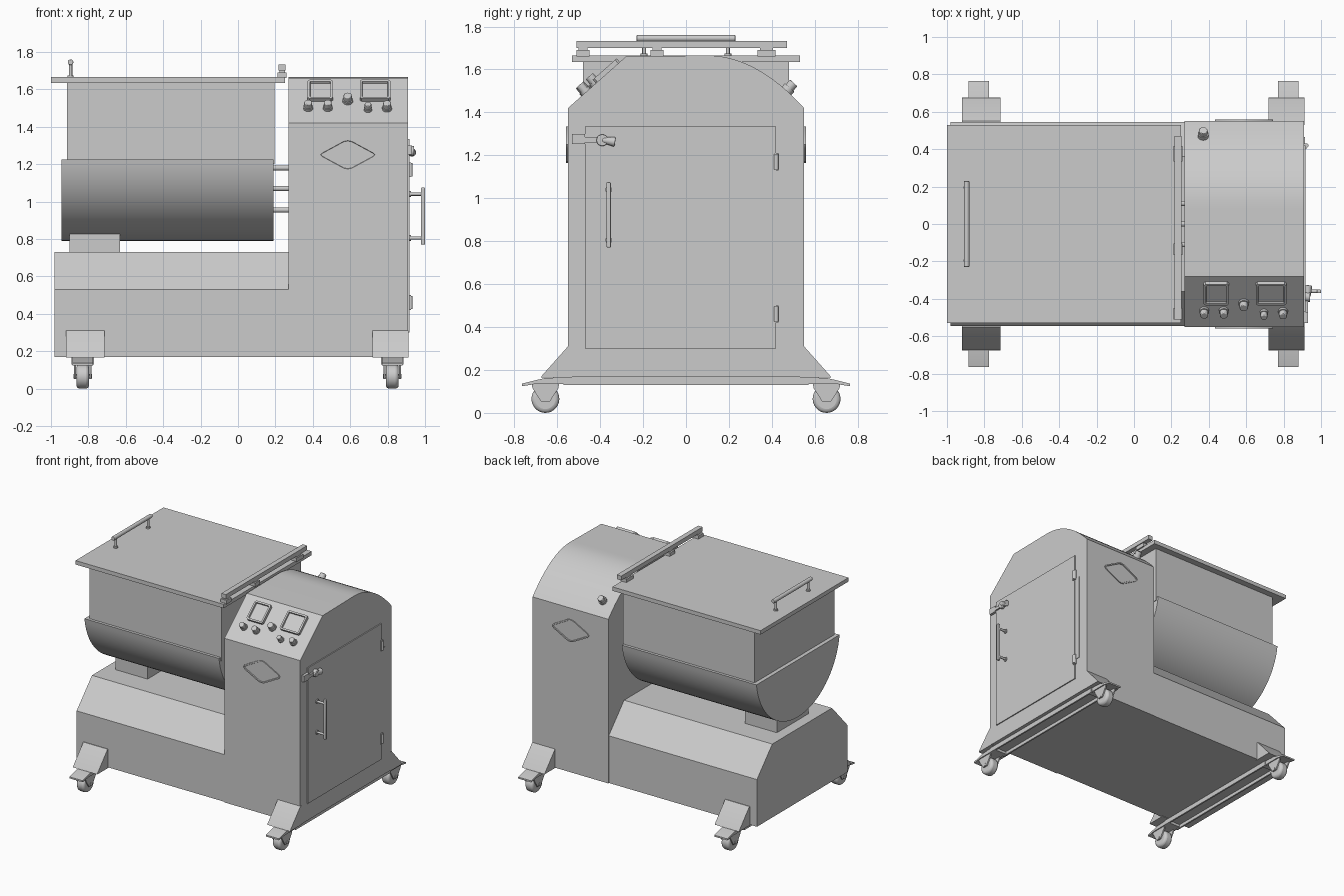
import bpy, bmesh, math
from mathutils import Matrix, Vector

if "Cube" in bpy.data.objects:
    bpy.data.objects.remove(bpy.data.objects["Cube"])


def finish(name, bm, bevel=0.0):
    bmesh.ops.recalc_face_normals(bm, faces=bm.faces)
    me = bpy.data.meshes.new(name)
    bm.to_mesh(me)
    bm.free()
    me.polygons.foreach_set("use_smooth", [True] * len(me.polygons))
    me.set_sharp_from_angle(angle=math.radians(30))
    ob = bpy.data.objects.new(name, me)
    bpy.context.collection.objects.link(ob)
    if bevel:
        m = ob.modifiers.new("bevel", 'BEVEL')
        m.width, m.segments = bevel, 3
    return ob


def box(name, x, y, z, bevel=0.0):
    bm = bmesh.new()
    size = Vector((x[1] - x[0], y[1] - y[0], z[1] - z[0]))
    mid = Vector((x[0] + x[1], y[0] + y[1], z[0] + z[1])) / 2
    bmesh.ops.create_cube(bm, size=1, matrix=Matrix.Translation(mid) @ Matrix.Diagonal(size).to_4x4())
    return finish(name, bm, bevel)


def prism(name, pts, x0, x1):
    """Extrude a (y, z) profile along x."""
    bm = bmesh.new()
    a = [bm.verts.new((x0, y, z)) for y, z in pts]
    b = [bm.verts.new((x1, y, z)) for y, z in pts]
    bm.faces.new(a)
    bm.faces.new(b)
    for i in range(len(pts)):
        j = (i + 1) % len(pts)
        bm.faces.new((a[i], a[j], b[j], b[i]))
    return finish(name, bm)


def rod(name, p, q, r, r2=None, bevel=0.0, seg=20):
    p, q = Vector(p), Vector(q)
    d = q - p
    bm = bmesh.new()
    mat = Matrix.Translation((p + q) / 2) @ d.to_track_quat('Z', 'Y').to_matrix().to_4x4()
    bmesh.ops.create_cone(bm, cap_ends=True, segments=seg, radius1=r,
                          radius2=r if r2 is None else r2, depth=d.length, matrix=mat)
    return finish(name, bm, bevel)


def framed(name, pts, mat, depth, border, sink):
    """Raised plate with a rim and a sunken middle."""
    bm = bmesh.new()
    a = [bm.verts.new((x, y, -0.005)) for x, y in pts]
    b = [bm.verts.new((x, y, depth)) for x, y in pts]
    bm.faces.new(a[::-1])
    top = bm.faces.new(b)
    for i in range(len(pts)):
        j = (i + 1) % len(pts)
        bm.faces.new((a[i], a[j], b[j], b[i]))
    bm.normal_update()
    bmesh.ops.inset_region(bm, faces=[top], thickness=border)
    bmesh.ops.inset_region(bm, faces=[top], thickness=0.002, depth=-sink)
    bm.transform(mat)
    return finish(name, bm)


# base housing with chamfered shoulders
prism("base_housing", [(-0.545, 0.17), (0.545, 0.17), (0.545, 0.53), (0.36, 0.73),
                       (-0.36, 0.73), (-0.545, 0.53)], -0.98, 0.9)

# drive cabinet: sloped control face at the front, curved back
arc = []
for i in range(13):
    t = i / 12
    arc.append(((1 - t) ** 2 * 0.08 + 2 * t * (1 - t) * 0.32 + t * t * 0.55,
                (1 - t) ** 2 * 1.665 + 2 * t * (1 - t) * 1.675 + t * t * 1.42))
prism("drive_cabinet", [(0.55, 0.168), (-0.55, 0.168), (-0.55, 1.42), (-0.28, 1.66)] + arc, 0.27, 0.91)

# mixing tank: upper box and round-bottomed jacket
box("tank_upper", (-0.915, 0.195), (-0.48, 0.48), (1.2, 1.64))
a0 = math.asin(0.065 / 0.505)
prism("tank_jacket", [(0.505 * math.cos(a), 1.29 - 0.5 * math.sin(a)) for a in
                      [a0 + (math.pi - 2 * a0) * i / 40 for i in range(41)]], -0.945, 0.19)
box("tank_support", (-0.9, -0.63), (-0.19, 0.19), (0.72, 0.84))
for dy, dz in ((0, 0.11), (0, -0.115), (0.11, 0), (-0.11, 0)):
    rod("tank_connector_rod", (0.17, dy, 1.07 + dz), (0.28, dy, 1.07 + dz), 0.014)

# lid with handle and hinge rail
box("lid", (-1.0, 0.25), (-0.53, 0.53), (1.635, 1.665))
rod("lid_handle_bar", (-0.895, -0.23, 1.745), (-0.895, 0.23, 1.745), 0.015, bevel=0.004)
for s in (-1, 1):
    rod("lid_handle_post", (-0.895, s * 0.195, 1.66), (-0.895, s * 0.195, 1.745), 0.009)
    rod("lid_handle_foot", (-0.895, s * 0.195, 1.66), (-0.895, s * 0.195, 1.675), 0.016)
box("lid_hinge_rail", (0.217, 0.255), (-0.51, 0.47), (1.70, 1.733))
for y, w in ((-0.48, 0.03), (-0.135, 0.03), (0.375, 0.042)):
    box("lid_hinge_mount", (0.21, 0.26), (y - w, y + w), (1.66, 1.69))
    box("lid_hinge_neck", (0.222, 0.25), (y - w * 0.7, y + w * 0.7), (1.68, 1.71))

# control panel on the sloped face
tilt = math.atan2(0.24, 0.27)


def on_slope(x, z):
    return Matrix.Translation((x, -0.55 + (z - 1.42) * 1.125, z)) @ Matrix.Rotation(tilt, 4, 'X')


def rounded(w, h, c):
    return [(w - c, -h), (w, c - h), (w, h - c), (w - c, h), (c - w, h), (-w, h - c), (-w, c - h), (c - w, -h)]


for name, x, w in (("display_left", 0.44, 0.068), ("display_right", 0.733, 0.082)):
    framed(name, rounded(w, 0.075, 0.01), on_slope(x, 1.585), 0.022, 0.014, 0.012)
for x, z, r in ((0.375, 1.498, 0.026), (0.48, 1.498, 0.026), (0.587, 1.535, 0.028),
                (0.695, 1.49, 0.022), (0.797, 1.495, 0.026)):
    m = on_slope(x, z)
    rod("button_collar", m @ Vector((0, 0, -0.01)), m @ Vector((0, 0, 0.014)), r)
    rod("button_cap", m @ Vector((0, 0, 0)), m @ Vector((0, 0, 0.045)), r * 0.8, bevel=0.004)

# button on the curved back
rod("rear_button_collar", (0.37, 0.45, 1.48), (0.37, 0.483, 1.516), 0.029)
rod("rear_button_cap", (0.37, 0.45, 1.48), (0.37, 0.502, 1.537), 0.023, bevel=0.004)

# blank diamond plates, front and back
diamond = [(0.155, 0), (0.143, 0.016), (0.025, 0.08), (0, 0.085), (-0.025, 0.08), (-0.143, 0.016),
           (-0.155, 0), (-0.143, -0.016), (-0.025, -0.08), (0, -0.085), (0.025, -0.08), (0.143, -0.016)]
for name, s in (("front_plate", -1), ("rear_plate", 1)):
    m = Matrix.Translation((0.587, s * 0.55, 1.25)) @ Matrix.Rotation(math.pi if s > 0 else 0, 4, 'Z')
    framed(name, diamond, m @ Matrix.Rotation(math.pi / 2, 4, 'X'), 0.008, 0.009, 0.006)

# side door, hinges, latch and pull handle
box("door", (0.9, 0.918), (-0.47, 0.42), (0.30, 1.335))
box("door_hinge_strip", (0.9, 0.914), (0.41, 0.465), (0.46, 1.14))
for z in (1.17, 0.46):
    box("door_hinge_leaf", (0.9, 0.924), (0.405, 0.43), (z - 0.04, z + 0.04))
    rod("door_hinge_pin", (0.922, 0.42, z - 0.035), (0.922, 0.42, z + 0.035), 0.011)
box("latch_plate", (0.905, 0.93), (-0.53, -0.47), (1.252, 1.3))
box("latch_arm", (0.91, 0.93), (-0.48, -0.38), (1.26, 1.285))
rod("latch_pivot", (0.91, -0.39, 1.27), (0.942, -0.39, 1.27), 0.027, bevel=0.005)
rod("latch_lever", (0.93, -0.39, 1.272), (0.93, -0.33, 1.262), 0.014, 0.023, bevel=0.006)
box("door_handle_grip", (0.978, 1.0), (-0.37, -0.35), (0.77, 1.075), 0.005)
for z in (0.805, 1.04):
    rod("door_handle_post", (0.91, -0.36, z), (0.985, -0.36, z), 0.009)
    rod("door_handle_foot", (0.91, -0.36, z), (0.925, -0.36, z), 0.016)

# undercarriage: cross channels, leg gussets and casters at each corner
for x, g0, g1 in ((-0.83, -0.92, -0.715), (0.825, 0.72, 0.912)):
    box("cross_channel_web", (x - 0.055, x + 0.055), (-0.62, 0.62), (0.155, 0.172))
    for s in (-1, 1):
        box("cross_channel_flange", (x + s * 0.055 - 0.006, x + s * 0.055 + 0.006), (-0.57, 0.57), (0.13, 0.165))
        prism("leg_gusset", [(s * 0.53, 0.165), (s * 0.675, 0.165), (s * 0.67, 0.175), (s * 0.55, 0.31), (s * 0.53, 0.31)], g0, g1)
        prism("caster_plate", [(s * 0.53, 0.166), (s * 0.66, 0.162), (s * 0.765, 0.136),
                               (s * 0.765, 0.124), (s * 0.70, 0.135), (s * 0.53, 0.135)], x - 0.055, x + 0.055)
        for c in (-1, 1):
            cx = x + c * 0.042
            prism("caster_fork", [(s * 0.59, 0.14), (s * 0.72, 0.14), (s * 0.715, 0.115), (s * 0.675, 0.052),
                                  (s * 0.635, 0.052), (s * 0.595, 0.115)], cx - 0.005, cx + 0.005)
        rod("caster_axle", (x - 0.05, s * 0.655, 0.065), (x + 0.05, s * 0.655, 0.065), 0.012)
        rod("caster_wheel", (x - 0.034, s * 0.655, 0.065), (x + 0.034, s * 0.655, 0.065), 0.065, bevel=0.018, seg=28)
